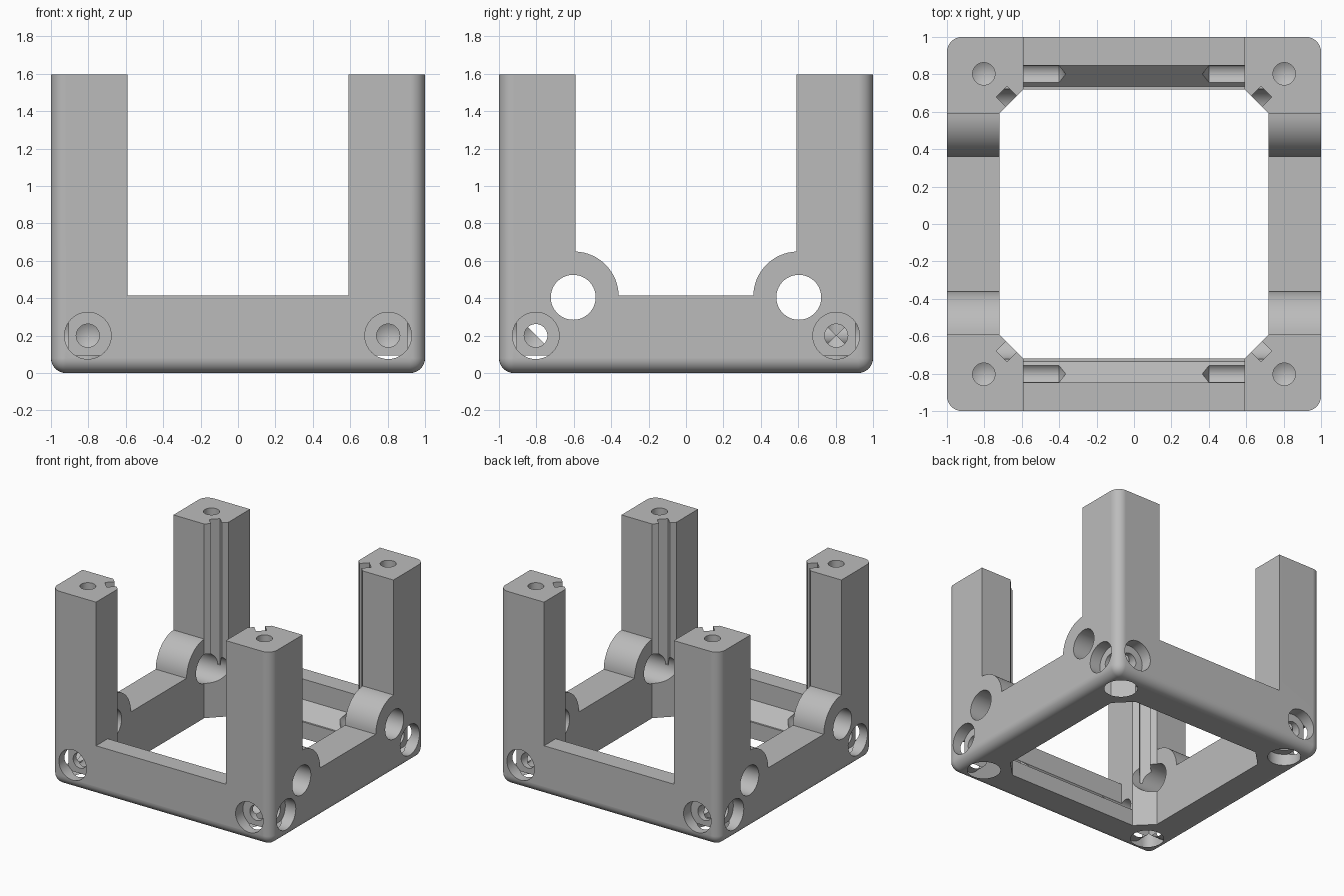
import bpy, bmesh, math
from mathutils import Vector, Matrix

cube = bpy.data.objects.get("Cube")
if cube:
    bpy.data.objects.remove(cube, do_unlink=True)

grey = bpy.data.materials.new("plain grey")
grey.use_nodes = True
colour = (0.5, 0.5, 0.5, 1)
grey.diffuse_color = colour
grey.node_tree.nodes["Principled BSDF"].inputs["Base Color"].default_value = colour


def make_object(name, bm):
    bmesh.ops.recalc_face_normals(bm, faces=bm.faces[:])
    mesh = bpy.data.meshes.new(name)
    bm.to_mesh(mesh)
    bm.free()
    mesh.materials.append(grey)
    obj = bpy.data.objects.new(name, mesh)
    bpy.context.collection.objects.link(obj)
    return obj


def prism(name, points, low, high, place):
    """Extrude a closed 2D outline; place maps (u, v, depth) to a position."""
    bm = bmesh.new()
    ends = [[bm.verts.new(place(u, v, d)) for u, v in points] for d in (low, high)]
    for end in ends:
        bm.faces.new(end)
    for i in range(len(points)):
        j = (i + 1) % len(points)
        bm.faces.new((ends[0][i], ends[0][j], ends[1][j], ends[1][i]))
    return make_object(name, bm)


def drill(name, profile, start, direction, sides=40):
    """Lathe (radius, depth) pairs along a direction; radius 0 makes a tip."""
    turn = Vector((0, 0, 1)).rotation_difference(Vector(direction)).to_matrix().to_4x4()
    bm = bmesh.new()
    rings = []
    for r, h in profile:
        count = sides if r else 1
        rings.append([bm.verts.new((r * math.cos(math.tau * k / sides),
                                    r * math.sin(math.tau * k / sides), h))
                      for k in range(count)])
    for a, b in zip(rings, rings[1:]):
        for k in range(sides):
            n = (k + 1) % sides
            if len(b) == 1:
                bm.faces.new((a[k], a[n], b[0]))
            else:
                bm.faces.new((a[k], a[n], b[n], b[k]))
    for ring in (rings[0], rings[-1]):
        if len(ring) > 1:
            bm.faces.new(ring)
    bm.transform(Matrix.Translation(start) @ turn)
    return make_object(name, bm)


def cut(body, cutter):
    mod = body.modifiers.new("cut", 'BOOLEAN')
    mod.operation = 'DIFFERENCE'
    mod.solver = 'EXACT'
    mod.object = cutter
    bpy.context.view_layer.objects.active = body
    bpy.ops.object.modifier_apply(modifier=mod.name)
    bpy.data.objects.remove(cutter, do_unlink=True)


def along_x(u, v, d):
    return (d, u, v)


def along_z(u, v, d):
    return (u, v, d)


def mirrored(half):
    return half + [(-u, v) for u, v in reversed(half)]


HEIGHT, RAIL, POST, INNER = 1.595, 0.415, 0.59, 0.72

# Solid block with rounded sides and bottom
bm = bmesh.new()
bmesh.ops.create_cube(bm, size=1)
bmesh.ops.scale(bm, vec=(2, 2, HEIGHT), verts=bm.verts)
bmesh.ops.translate(bm, vec=(0, 0, HEIGHT / 2), verts=bm.verts)
soft = [e for e in bm.edges if min(v.co.z for v in e.verts) < 0.1]
bmesh.ops.bevel(bm, geom=soft, offset=0.08, segments=8, profile=0.5, affect='EDGES')
frame = make_object("corner_post_frame", bm)

# Open centre with chamfered corners
quarter = [(POST, INNER), (INNER, POST)]
octagon = mirrored(quarter + [(u, -v) for u, v in reversed(quarter)])
cut(frame, prism("centre_cutter", octagon, -1, 3, along_z))

# Front and back openings, with a stepped and sloped seat inside each rail
seat = [(2, 3), (2, RAIL), (0.848, RAIL), (0.848, 0.248), (0.735, 0.135)]
cut(frame, prism("front_back_cutter", mirrored(seat), -POST, POST, along_x))

# Side openings that leave a rounded lug against each post
lug = [(POST, 3)]
for k in range(17):
    a = math.radians(92.4 + k * (178.8 - 92.4) / 16)
    lug.append((0.6 + 0.24 * math.cos(a), 0.41 + 0.24 * math.sin(a)))
lug[-1] = (0.36, RAIL)
cut(frame, prism("side_cutter", mirrored(lug), -2, 2, along_x))

# Round holes through the lugs
for s in (-1, 1):
    cut(frame, drill("lug_hole_cutter", [(0.12, 0), (0.12, 4)],
                     (-2, s * 0.603, 0.405), (1, 0, 0), 64))

# Screw holes: counterbored on three sides of each corner, plain on top
screw = [(0.125, -0.2), (0.125, 0.095), (0.062, 0.095), (0.062, 0.6), (0, 0.635)]
plain = [(0.06, -0.2), (0.06, 0.6), (0, 0.635)]
P, LOW = 0.803, 0.2
for sx in (-1, 1):
    for sy in (-1, 1):
        x, y = sx * P, sy * P
        cut(frame, drill("side_screw_cutter", screw, (sx, y, LOW), (-sx, 0, 0)))
        cut(frame, drill("face_screw_cutter", screw, (x, sy, LOW), (0, -sy, 0)))
        cut(frame, drill("base_screw_cutter", screw, (x, y, 0), (0, 0, 1)))
        cut(frame, drill("top_screw_cutter", plain, (x, y, HEIGHT), (0, 0, -1)))

        # Upright slot in the chamfer of each post
        inward = Vector((sx, sy, 0)).normalized()
        across = Vector((-sy, sx, 0)).normalized()
        slot = [(0.8, 0.4), (1.0, 0.4), (1.0, 2), (0.8, 2)]
        cut(frame, prism("slot_cutter", slot, -0.041, 0.041,
                         lambda u, v, d: inward * u + across * d + Vector((0, 0, v))))

# Smooth rounds, crisp edges
bpy.ops.object.select_all(action='DESELECT')
frame.select_set(True)
bpy.context.view_layer.objects.active = frame
bpy.ops.object.shade_smooth_by_angle(angle=math.radians(30))
weighted = frame.modifiers.new("flat_face_normals", 'WEIGHTED_NORMAL')
weighted.keep_sharp = True
